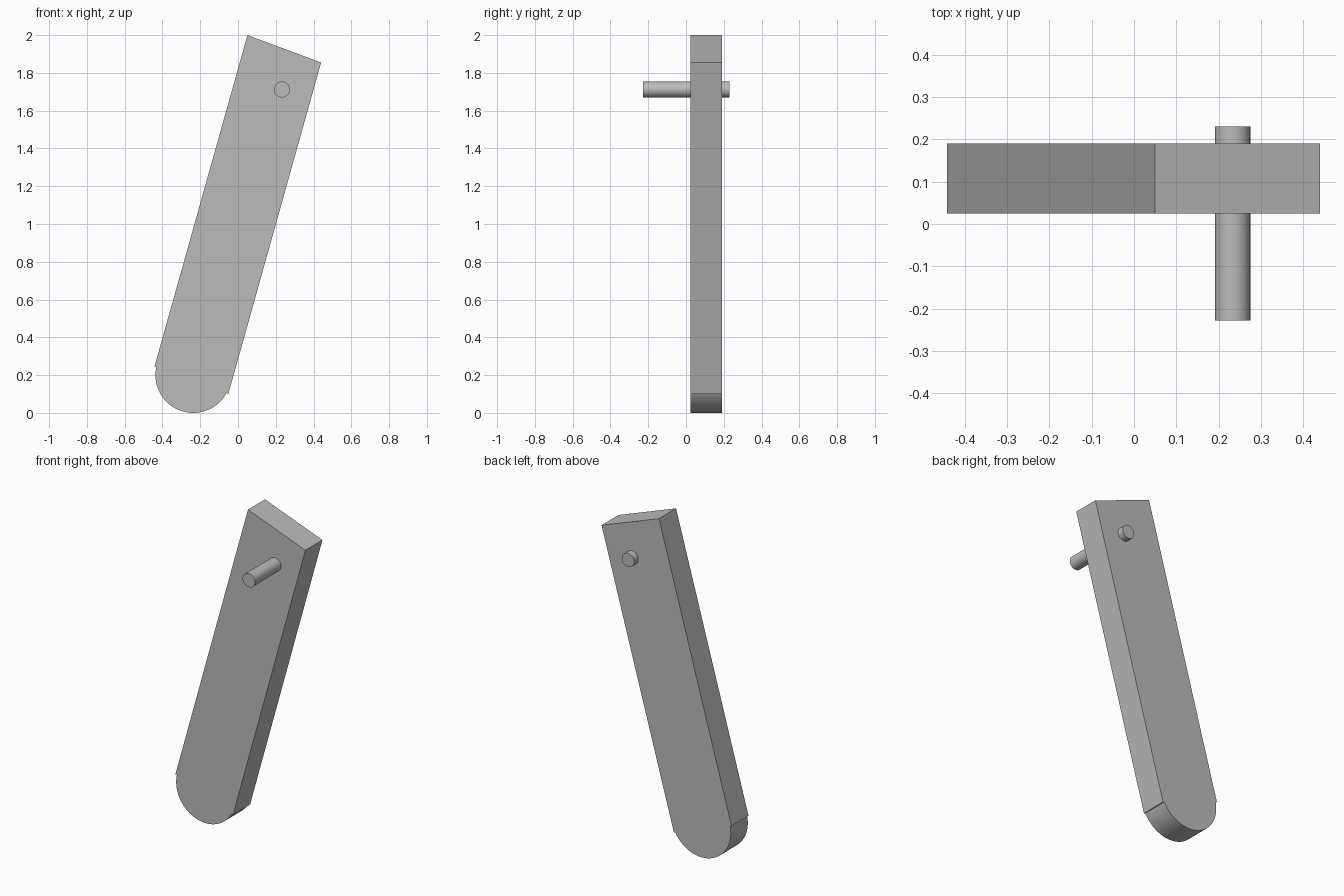
import bpy, bmesh, math
from mathutils import Vector

cube = bpy.data.objects.get("Cube")
if cube:
    bpy.data.objects.remove(cube, do_unlink=True)

grey = bpy.data.materials.new("plain grey")
grey.use_nodes = True
colour = (0.5, 0.5, 0.5, 1)
grey.diffuse_color = colour
grey.node_tree.nodes["Principled BSDF"].inputs["Base Color"].default_value = colour


def extrude_profile(name, points, y_front, y_back):
    """Solid with an x, z outline, extruded along y."""
    bm = bmesh.new()
    face = bm.faces.new([bm.verts.new((p.x, y_front, p.y)) for p in points])
    out = bmesh.ops.extrude_face_region(bm, geom=[face])
    moved = [v for v in out["geom"] if isinstance(v, bmesh.types.BMVert)]
    bmesh.ops.translate(bm, vec=(0, y_back - y_front, 0), verts=moved)
    bmesh.ops.recalc_face_normals(bm, faces=bm.faces)
    mesh = bpy.data.meshes.new(name)
    bm.to_mesh(mesh)
    bm.free()
    mesh.materials.append(grey)
    obj = bpy.data.objects.new(name, mesh)
    bpy.context.collection.objects.link(obj)
    bpy.ops.object.select_all(action="DESELECT")
    obj.select_set(True)
    bpy.context.view_layer.objects.active = obj
    bpy.ops.object.shade_smooth_by_angle(angle=math.radians(20))
    return obj


def arc(centre, radius, start, end, steps):
    angles = [start + (end - start) * i / steps for i in range(steps + 1)]
    return [centre + radius * Vector((math.cos(a), math.sin(a))) for a in angles]


# Leaning bar with a round foot slightly narrower than the bar
top_left, top_right = Vector((0.05, 2.0)), Vector((0.44, 1.855))
low_right, low_left = Vector((-0.051, 0.101)), Vector((-0.442, 0.246))
foot_centre, foot_radius = Vector((-0.237, 0.2)), 0.2
edge = (low_right - low_left).normalized()
rise = (foot_centre - low_left).dot(Vector((-edge.y, edge.x)))
tilt = math.atan2(edge.y, edge.x)
inset = math.asin(rise / foot_radius)
foot = arc(foot_centre, foot_radius, tilt - inset, tilt - math.pi + inset, 40)
extrude_profile("bar", [top_left, top_right, low_right] + foot + [low_left], 0.025, 0.19)

# Pin through the upper end
pin = arc(Vector((0.233, 1.712)), 0.042, 0, math.tau, 32)[:-1]
extrude_profile("pin", pin, -0.228, 0.23)
